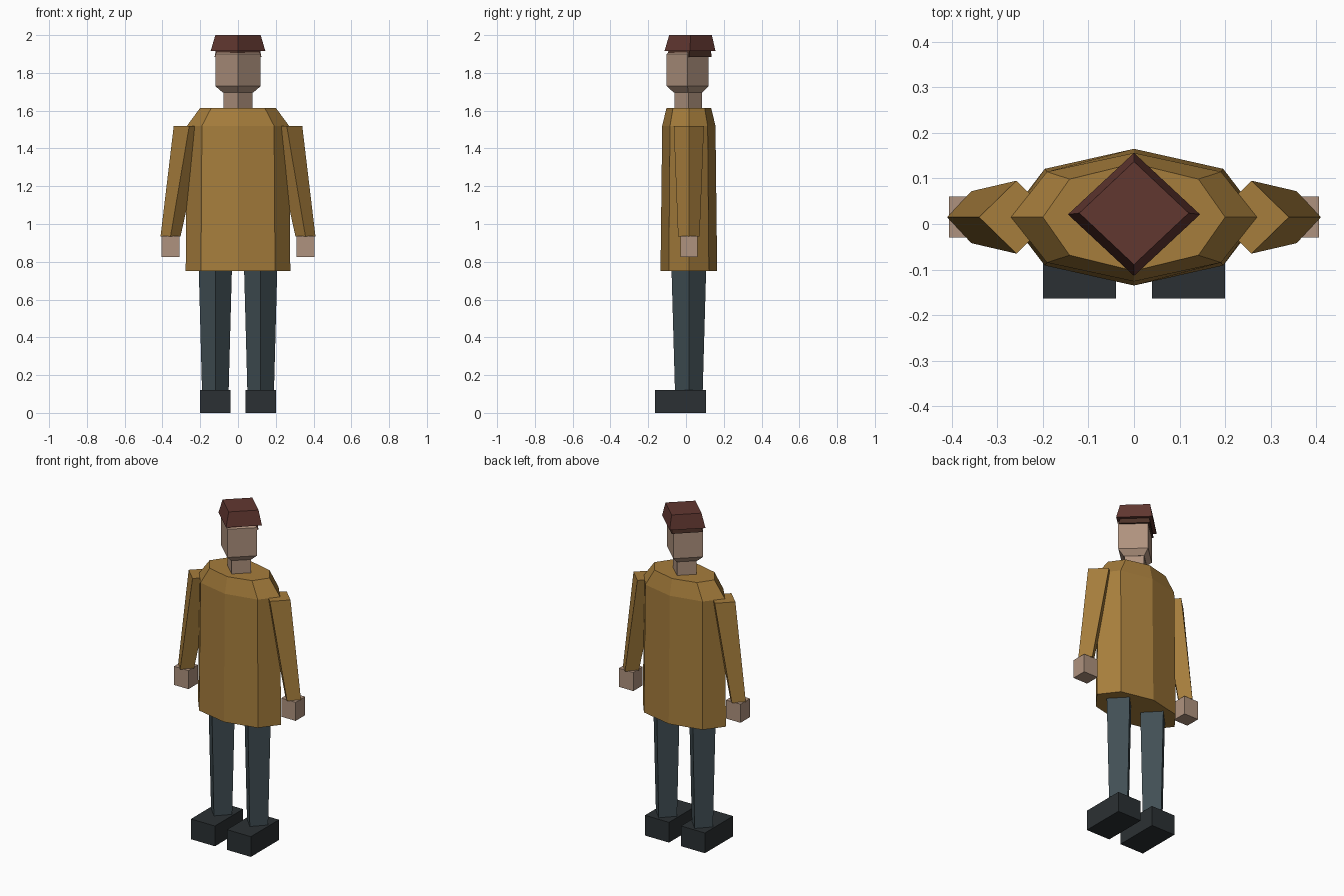
import bpy, bmesh
from math import cos, sin, tau

if "Cube" in bpy.data.objects:
    bpy.data.objects.remove(bpy.data.objects["Cube"])

CY = 0.015  # depth of the body axis


def material(name, rgb):
    m = bpy.data.materials.new(name)
    m.diffuse_color = (*rgb, 1)
    m.use_nodes = True
    m.node_tree.nodes["Principled BSDF"].inputs["Base Color"].default_value = m.diffuse_color
    return m


COAT = material("mustard_cloth", (0.38, 0.205, 0.045))
SKIN = material("skin", (0.43, 0.29, 0.21))
TROUSER = material("slate_cloth", (0.053, 0.078, 0.09))
LEATHER = material("dark_leather", (0.024, 0.03, 0.033))
HAT = material("maroon_felt", (0.12, 0.038, 0.03))
HAIR = material("brown_hair", (0.07, 0.03, 0.02))


def finish(name, bm, mat):
    bmesh.ops.recalc_face_normals(bm, faces=bm.faces)
    me = bpy.data.meshes.new(name)
    bm.to_mesh(me)
    bm.free()
    me.materials.append(mat)
    ob = bpy.data.objects.new(name, me)
    bpy.context.collection.objects.link(ob)
    return ob


def loft(name, sides, rings, mat):
    """Capped tube through rings (cx, cy, z, rx, ry), first corner on +x."""
    bm = bmesh.new()
    loops = []
    for cx, cy, z, rx, ry in rings:
        loops.append([bm.verts.new((cx + rx * cos(tau * i / sides),
                                    cy + ry * sin(tau * i / sides), z))
                      for i in range(sides)])
    for a, b in zip(loops, loops[1:]):
        for i in range(sides):
            j = (i + 1) % sides
            bm.faces.new((a[i], a[j], b[j], b[i]))
    bm.faces.new(loops[0])
    bm.faces.new(loops[-1])
    return finish(name, bm, mat)


def box(name, lo, hi, mat):
    bm = bmesh.new()
    bmesh.ops.create_cube(bm, size=1)
    for v in bm.verts:
        v.co = [(l + h) / 2 + c * (h - l) for c, l, h in zip(v.co, lo, hi)]
    return finish(name, bm, mat)


# Coat body
loft("coat", 8, [(0, CY, 0.75, 0.277, 0.15),
                 (0, CY, 1.52, 0.27, 0.141),
                 (0, CY, 1.615, 0.2, 0.118)], COAT)

# Neck, head, hair and hat
loft("neck", 4, [(0, 0.012, 1.6, 0.078, 0.073),
                 (0, 0.012, 1.71, 0.078, 0.073)], SKIN)
loft("head", 4, [(0, 0.01, 1.697, 0.082, 0.076),
                 (0, 0.009, 1.73, 0.12, 0.111),
                 (0, 0.009, 1.90, 0.12, 0.111),
                 (0, 0.01, 1.93, 0.082, 0.076)], SKIN)
loft("hair", 4, [(0, 0.018, 1.885, 0.124, 0.118),
                 (0, 0.02, 1.93, 0.115, 0.11)], HAIR)
loft("hat", 4, [(0, 0.021, 1.915, 0.145, 0.135),
                (0, 0.024, 2.0, 0.12, 0.113)], HAT)

# Limbs on both sides
for side, s in (("left", 1), ("right", -1)):
    loft(side + "_sleeve", 4, [(s * 0.357, CY, 0.935, 0.053, 0.057),
                               (s * 0.258, CY, 1.52, 0.082, 0.08)], COAT)
    x = s * 0.358
    box(side + "_hand", (x - 0.048, CY - 0.045, 0.825),
        (x + 0.048, CY + 0.045, 0.937), SKIN)
    loft(side + "_leg", 4, [(s * 0.12, CY, 0.1, 0.07, 0.073),
                            (s * 0.12, CY, 0.77, 0.088, 0.092)], TROUSER)
    x = s * 0.12
    box(side + "_shoe", (x - 0.08, -0.163, 0), (x + 0.08, 0.105, 0.122), LEATHER)
